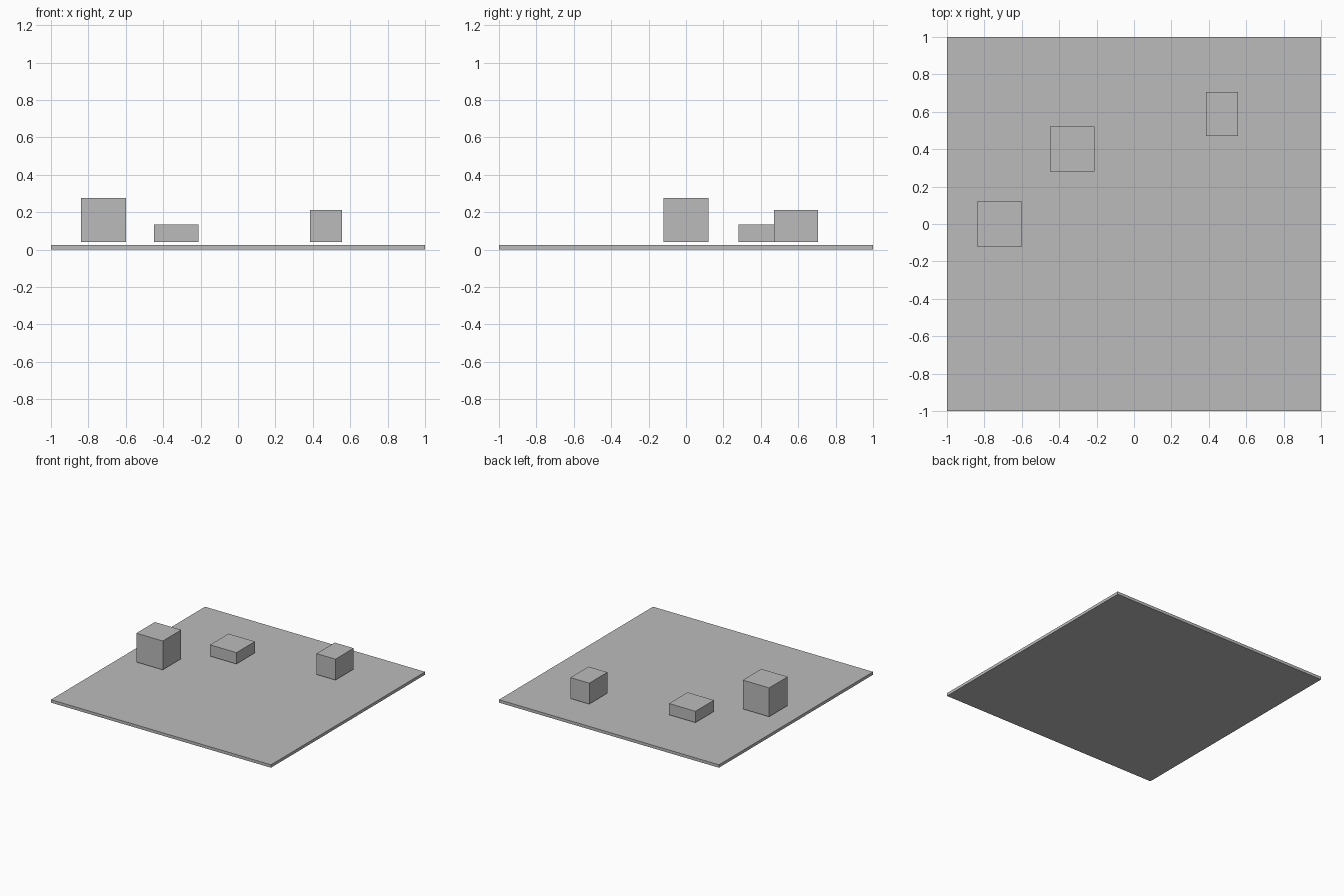
import bpy

if "Cube" in bpy.data.objects:
    bpy.data.objects.remove(bpy.data.objects["Cube"])

# Single grey for every part
grey = bpy.data.materials.new("plain grey")
grey.diffuse_color = (0.5, 0.5, 0.5, 1)
grey.use_nodes = True
grey.node_tree.nodes["Principled BSDF"].inputs["Base Color"].default_value = grey.diffuse_color


def box(name, x, y, z):
    """Axis-aligned box from (min, max) ranges."""
    bpy.ops.mesh.primitive_cube_add(size=1, location=[sum(r) / 2 for r in (x, y, z)])
    obj = bpy.context.object
    obj.name = name
    obj.scale = [r[1] - r[0] for r in (x, y, z)]
    bpy.ops.object.transform_apply(location=False, rotation=False, scale=True)
    obj.data.materials.append(grey)
    return obj


# Thin square floor
box("floor_slab", (-1, 1), (-1, 1), (0, 0.024))

# Blocks hovering just above the floor
BASE = 0.04
box("tall_block", (-0.84, -0.60), (-0.12, 0.12), (BASE, 0.277))
box("low_block", (-0.45, -0.21), (0.28, 0.52), (BASE, 0.133))
box("narrow_block", (0.385, 0.557), (0.47, 0.706), (BASE, 0.212))
